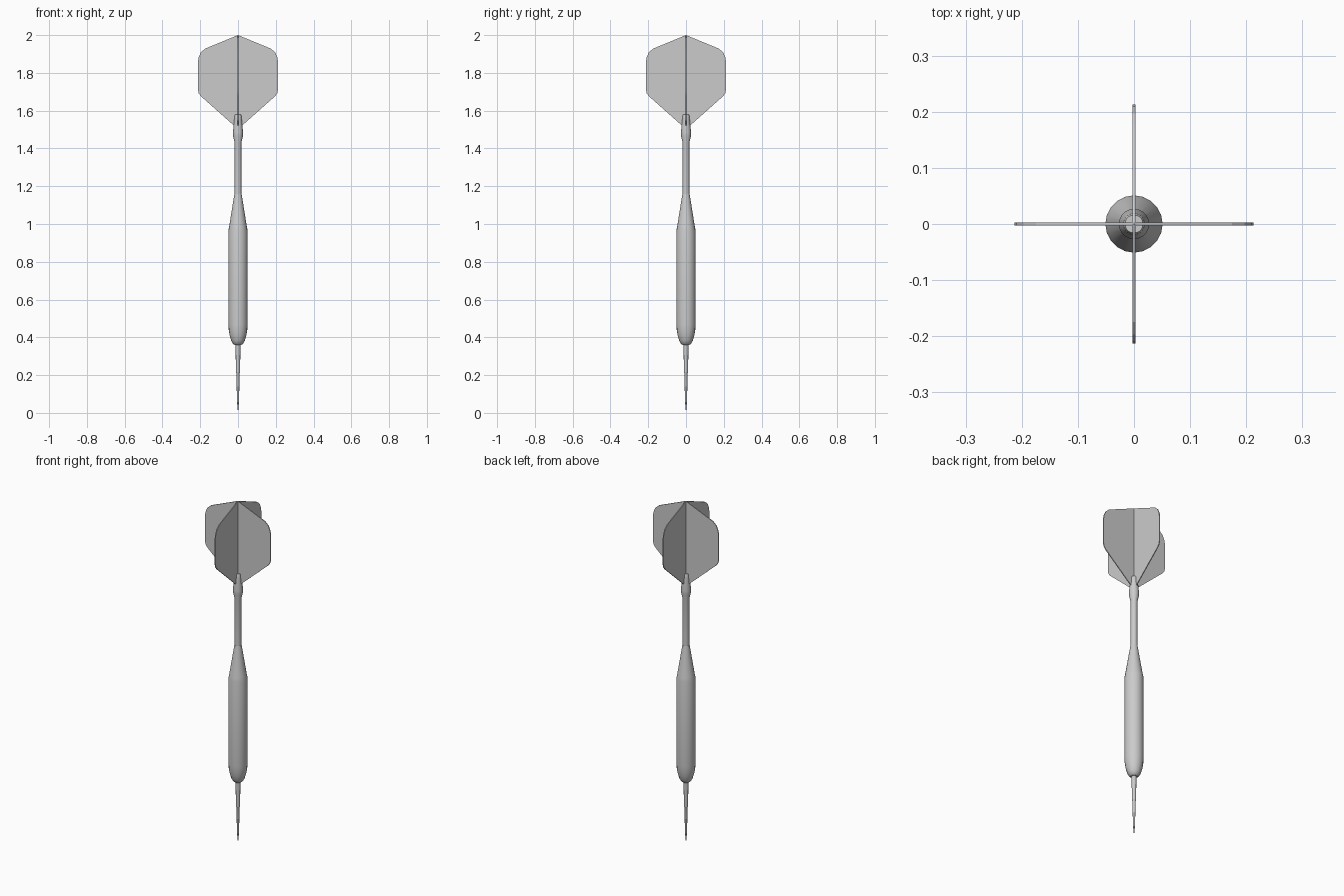
import bpy, bmesh, math

if "Cube" in bpy.data.objects:
    bpy.data.objects.remove(bpy.data.objects["Cube"])

SIDES = 20


def lathe(name, profile):
    """Spin (radius, z) points around the z axis; zero-radius ends close to a point."""
    bm = bmesh.new()
    rings = []
    for r, z in profile:
        n = SIDES if r > 0 else 1
        rings.append([bm.verts.new((r * math.cos(2 * math.pi * i / SIDES),
                                    r * math.sin(2 * math.pi * i / SIDES), z))
                      for i in range(n)])
    for a, b in zip(rings, rings[1:]):
        for i in range(SIDES):
            j = (i + 1) % SIDES
            loop = [a[i % len(a)], a[j % len(a)], b[j % len(b)], b[i % len(b)]]
            bm.faces.new(list(dict.fromkeys(loop)))
    for ring in (rings[0], rings[-1]):
        if len(ring) > 1:
            bm.faces.new(ring)
    bmesh.ops.recalc_face_normals(bm, faces=bm.faces)
    obj = finish(name, bm)
    bpy.ops.object.select_all(action='DESELECT')
    obj.select_set(True)
    bpy.context.view_layer.objects.active = obj
    bpy.ops.object.shade_smooth_by_angle(angle=math.radians(30))
    return obj


def finish(name, bm):
    mesh = bpy.data.meshes.new(name)
    bm.to_mesh(mesh)
    bm.free()
    obj = bpy.data.objects.new(name, mesh)
    bpy.context.collection.objects.link(obj)
    return obj


def fin(name, angle, outline, thick=0.005):
    """One thin flight wing reaching outward from the axis."""
    bm = bmesh.new()
    face = bm.faces.new([bm.verts.new((x, -thick / 2, z)) for x, z in outline])
    ext = bmesh.ops.extrude_face_region(bm, geom=[face])
    verts = [v for v in ext["geom"] if isinstance(v, bmesh.types.BMVert)]
    bmesh.ops.translate(bm, verts=verts, vec=(0, thick, 0))
    bmesh.ops.recalc_face_normals(bm, faces=bm.faces)
    obj = finish(name, bm)
    obj.rotation_euler.z = angle


# Steel point with a stepped collar
lathe("point", [(0, 0), (0.0055, 0.06), (0.0085, 0.21), (0.0115, 0.215),
                (0.0125, 0.38)])

# Heavy barrel: rounded nose, straight grip, tapered shoulder
lathe("barrel", [(0.018, 0.36), (0.027, 0.366), (0.036, 0.382), (0.044, 0.41),
                 (0.049, 0.44), (0.051, 0.47), (0.051, 0.965),
                 (0.047, 0.985), (0.019, 1.16)])

# Slim shaft with a flared flight holder
lathe("shaft", [(0.018, 1.15), (0.018, 1.43), (0.026, 1.465), (0.027, 1.485),
                (0.020, 1.555), (0.019, 1.572), (0.016, 1.58)])

# Four flight wings set at right angles
wing = [(0, 1.505), (0.026, 1.525), (0.195, 1.675), (0.208, 1.692), (0.213, 1.715),
        (0.213, 1.85), (0.209, 1.88), (0.197, 1.908), (0.175, 1.928), (0, 2.0)]
for k in range(4):
    fin(f"flight_wing_{k + 1}", k * math.pi / 2, wing)
